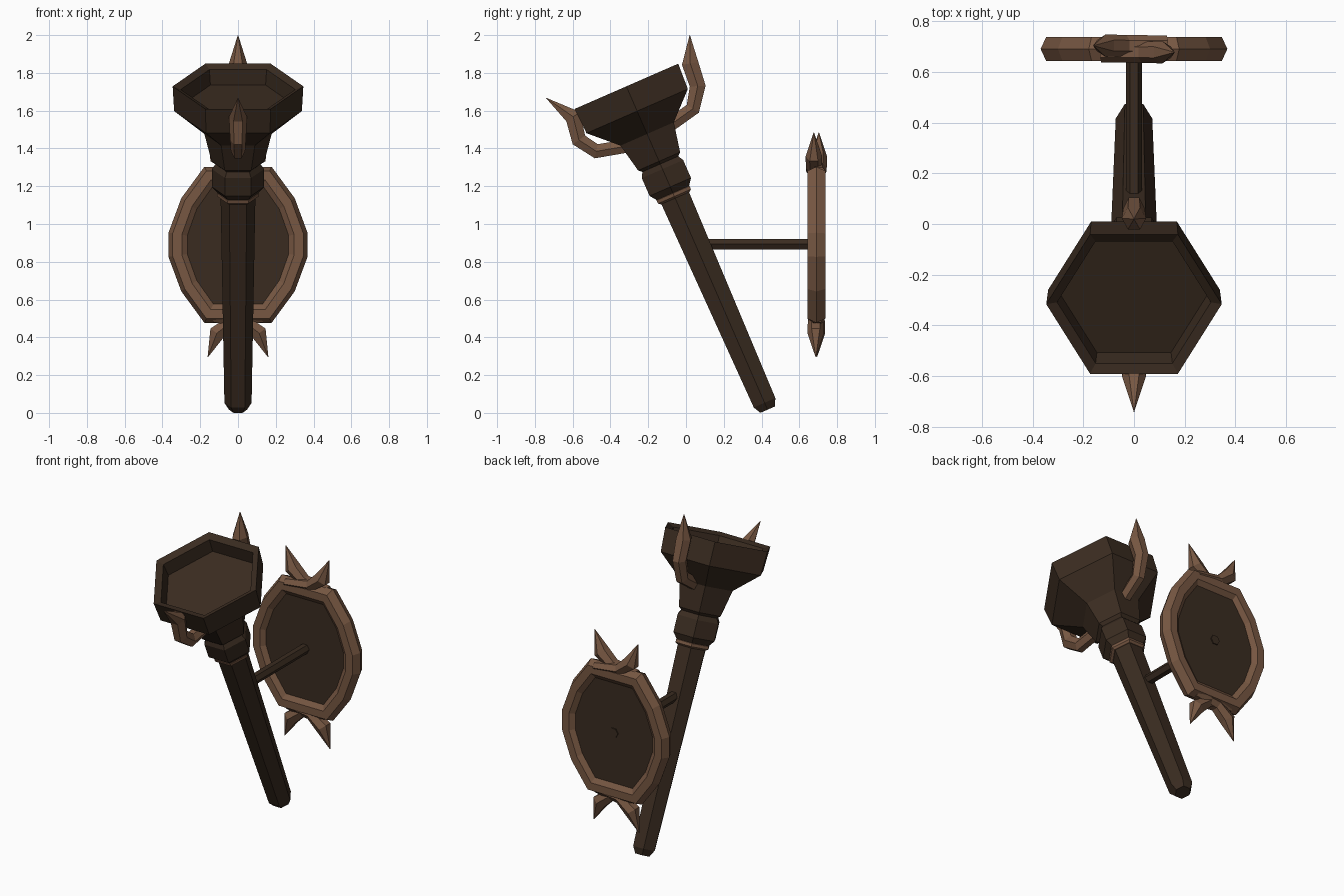
import bpy, bmesh, math
from mathutils import Vector, Matrix

if "Cube" in bpy.data.objects:
    bpy.data.objects.remove(bpy.data.objects["Cube"])


def material(name, rgb):
    m = bpy.data.materials.new(name)
    m.diffuse_color = (*rgb, 1)
    m.use_nodes = True
    m.node_tree.nodes["Principled BSDF"].inputs["Base Color"].default_value = m.diffuse_color
    return m


DARK = material("dark wood", (0.042, 0.0245, 0.0145))
TAN = material("tan bronze", (0.185, 0.096, 0.055))


def build(name, rings, mat, closed=False):
    """Skin a list of equal-sized vertex loops; cap the ends unless closed."""
    n, k = len(rings[0]), len(rings)
    verts = [v for r in rings for v in r]
    faces = []
    for i in range(k if closed else k - 1):
        a, b = i * n, ((i + 1) % k) * n
        for j in range(n):
            q = (j + 1) % n
            faces.append((a + j, a + q, b + q, b + j))
    if not closed:
        faces += [tuple(range(n))[::-1], tuple(range((k - 1) * n, k * n))]
    me = bpy.data.meshes.new(name)
    me.from_pydata(verts, [], faces)
    me.materials.append(mat)
    ob = bpy.data.objects.new(name, me)
    bpy.context.collection.objects.link(ob)
    bm = bmesh.new()
    bm.from_mesh(me)
    bmesh.ops.recalc_face_normals(bm, faces=bm.faces)
    bm.to_mesh(me)
    bm.free()
    return ob


def hex_lathe(name, profile, mat, matrix):
    rings = [[matrix @ Vector((r * math.cos(a), r * math.sin(a), t))
              for a in (math.pi / 3 * i for i in range(6))] for r, t in profile]
    return build(name, rings, mat)


def horn(name, path, mat, to_world):
    """Six-sided tapering spike along (a, b, half thickness, half depth)."""
    pts = [Vector(p[:2]) for p in path]
    rings = []
    for i, (a, b, w, d) in enumerate(path):
        tan = Vector((0, 0))
        if i > 0:
            tan += (pts[i] - pts[i - 1]).normalized()
        if i < len(pts) - 1:
            tan += (pts[i + 1] - pts[i]).normalized()
        tan.normalize()
        side = Vector((-tan.y, tan.x))
        ring = []
        for s, o in ((1, .5), (1, -.5), (0, -1), (-1, -.5), (-1, .5), (0, 1)):
            p = pts[i] + side * (s * w)
            ring.append(to_world(p.x, p.y, o * d))
        rings.append(ring)
    return build(name, rings, mat)


# Tilted torch
tilt = Matrix.Translation((0, 0.432, 0.017)) @ Matrix.Rotation(math.radians(23.6), 4, 'X')
hex_lathe("handle", [(.048, 0), (.072, .04), (.093, 1.275)], DARK, tilt)
hex_lathe("handle_ring", [(.095, 1.222), (.11, 1.232), (.11, 1.25), (.095, 1.26)], TAN, tilt)
hex_lathe("collar", [(.108, 1.252), (.138, 1.287), (.138, 1.39), (.12, 1.418), (.12, 1.437)], DARK, tilt)
hex_lathe("cup", [(.115, 1.415), (.14, 1.435), (.178, 1.593), (.338, 1.725), (.346, 1.868),
                  (.303, 1.85), (.292, 1.765)], DARK, tilt)

# Horns on the front and back of the cup
in_yz = lambda a, b, o: (o, a, b)
horn("front_horn", [(-.27, 1.42, .035, .035), (-.475, 1.385, .038, .038), (-.567, 1.445, .04, .042),
                    (-.597, 1.568, .044, .048), (-.74, 1.667, .001, .001)], TAN, in_yz)
horn("back_horn", [(-.09, 1.52, .035, .035), (.036, 1.61, .038, .038), (.062, 1.73, .042, .042),
                   (.022, 1.85, .044, .048), (.02, 2.0, .001, .001)], TAN, in_yz)

# Wall plate: twelve-sided oval rim with a flat panel
CY, CZ = 0.69, 0.89
quad = [(.368, .064), (.30, .247), (.178, .413)]
oval = (quad + [(-x, z) for x, z in quad[::-1]]
        + [(-x, -z) for x, z in quad] + [(x, -z) for x, z in quad[::-1]])


def oval_loop(inset, y):
    return [Vector((x * (1 - inset / .365), CY + y, CZ + z * (1 - inset / .413))) for x, z in oval]


section = [(0, 0), (.022, .048), (.07, .048), (.10, .025), (.10, -.025), (.07, -.048), (.022, -.048)]
build("plate_rim", [oval_loop(i, y) for i, y in section], TAN, closed=True)
build("plate_panel", [oval_loop(.08, -.026), oval_loop(.08, .026)], DARK)

# Crossed spikes above and below the plate
for sz, level, shift in ((1, "upper", .013), (-1, "lower", .003)):
    for sx, side in ((1, "right"), (-1, "left")):
        dy = -sx * shift
        horn(f"{level}_{side}_spike",
             [(-.13, .385, .025, .04), (.03, .405, .032, .042), (.112, .468, .042, .044),
              (.16, .595, .001, .001)],
             TAN, lambda a, b, o: (sx * a, CY + dy + o, CZ + sz * b))

# Rod joining the torch to the plate
rod = Matrix.Translation((0, 0, .893)) @ Matrix.Rotation(-math.pi / 2, 4, 'X')
hex_lathe("support_rod", [(.031, .03), (.031, .722)], DARK, rod)
